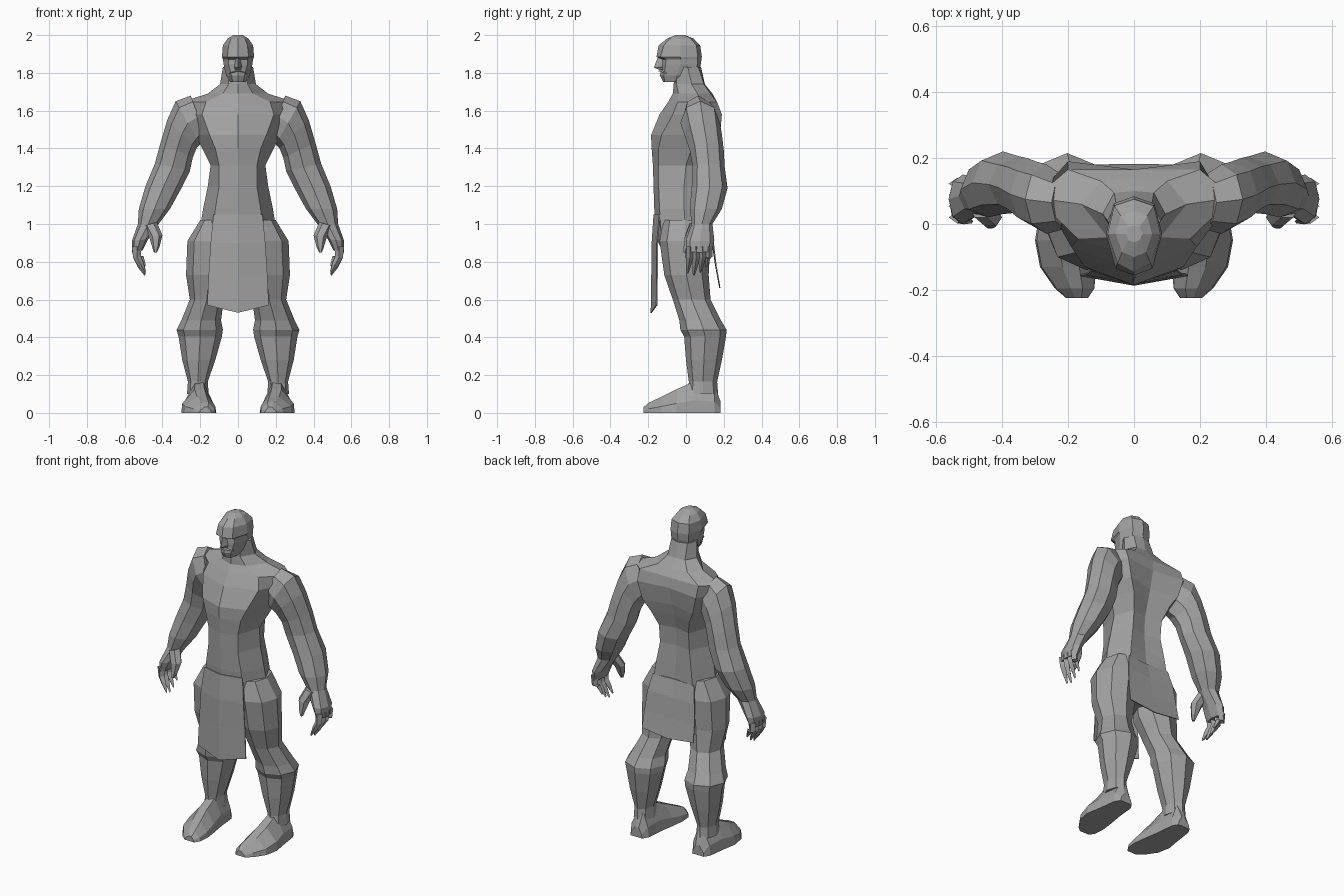
import bpy, bmesh, math
from mathutils import Vector

grey = bpy.data.materials.new("stone_grey")
grey.diffuse_color = (0.36, 0.36, 0.36, 1)


def finish(name, bm, mirror=False):
    """Turn a bmesh into a flat shaded object, optionally mirrored in x."""
    if mirror:
        geom = bm.verts[:] + bm.edges[:] + bm.faces[:]
        copy = bmesh.ops.duplicate(bm, geom=geom)["geom"]
        for v in copy:
            if isinstance(v, bmesh.types.BMVert):
                v.co.x = -v.co.x
    bmesh.ops.recalc_face_normals(bm, faces=bm.faces[:])
    mesh = bpy.data.meshes.new(name)
    bm.to_mesh(mesh)
    bm.free()
    mesh.materials.append(grey)
    obj = bpy.data.objects.new(name, mesh)
    bpy.context.collection.objects.link(obj)
    return obj


def loft(name, rings, mirror=False):
    """Skin a list of equal point rings and cap both ends."""
    bm = bmesh.new()
    rows = [[bm.verts.new(p) for p in ring] for ring in rings]
    n = len(rows[0])
    for a, b in zip(rows, rows[1:]):
        for i in range(n):
            j = (i + 1) % n
            bm.faces.new((a[i], a[j], b[j], b[i]))
    bm.faces.new(rows[0])
    bm.faces.new(rows[-1])
    return finish(name, bm, mirror)


def body_ring(z, yf, xf, yfs, w, yw, xb, ybs, yb):
    """Symmetric ring: front centre, front corner, side, back corner, back."""
    half = [(xf, yfs), (w, yw), (xb, ybs)]
    pts = [(0, yf)] + half + [(0, yb)] + [(-x, y) for x, y in reversed(half)]
    return [(x, y, z) for x, y in pts]


def limb_ring(outer, inner, yc, ry, n=8):
    """Oval ring between an outer and an inner (x, z) point."""
    o, i = Vector(outer), Vector(inner)
    mid, half = (o + i) / 2, (o - i) / 2
    pts = []
    for k in range(n):
        a = 2 * math.pi * k / n
        p = mid + half * math.cos(a)
        pts.append((p.x, yc + ry * math.sin(a), p.y))
    return pts


# Torso from crotch to neck
torso = [
    (.78, -.09, .06, -.09, .10, .00, .06, .10, .09),
    (.92, -.155, .13, -.13, .21, .00, .14, .13, .115),
    (1.08, -.168, .12, -.14, .185, -.01, .12, .12, .10),
    (1.20, -.172, .10, -.145, .16, -.01, .10, .11, .09),
    (1.31, -.175, .10, -.145, .145, .00, .10, .12, .095),
    (1.40, -.182, .12, -.145, .19, .03, .13, .155, .12),
    (1.47, -.185, .15, -.13, .225, .05, .17, .18, .14),
    (1.58, -.14, .19, -.07, .27, .07, .20, .19, .165),
    (1.645, -.095, .17, -.045, .30, .08, .20, .165, .165),
    (1.69, -.07, .08, -.04, .16, .06, .10, .13, .14),
    (1.74, -.065, .05, -.05, .095, .03, .06, .095, .10),
    (1.83, -.06, .05, -.05, .08, .01, .055, .065, .08),
]
loft("torso", [body_ring(*r) for r in torso])

# Head: chin, mouth, cheeks, recessed eyes, brow, skull
head = [
    (1.752, -.120, .028, -.112, .040, -.06, .03, .00, .02),
    (1.785, -.138, .034, -.118, .062, -.05, .05, .05, .07),
    (1.815, -.132, .042, -.112, .070, -.04, .055, .055, .072),
    (1.845, -.134, .050, -.108, .076, -.03, .06, .06, .078),
    (1.872, -.130, .050, -.106, .080, -.03, .06, .062, .082),
    (1.885, -.156, .056, -.135, .085, -.03, .062, .062, .084),
    (1.945, -.145, .050, -.118, .080, -.03, .06, .055, .075),
    (1.982, -.100, .036, -.085, .055, -.03, .04, .025, .040),
    (2.0, -.055, .016, -.05, .026, -.03, .016, -.01, -.005),
]
loft("head", [body_ring(*r) for r in head])

# Nose wedge and moustache ridge
loft("nose", [[(-.010, -.125, 1.882), (.010, -.125, 1.882), (0, -.150, 1.882)],
              [(-.020, -.125, 1.832), (.020, -.125, 1.832), (0, -.170, 1.828)],
              [(-.014, -.125, 1.816), (.014, -.125, 1.816), (0, -.140, 1.816)]])
loft("mouth_ridge", [[(s * .044, -.10, 1.795), (s * .044, -.116, 1.800),
                      (s * .040, -.10, 1.808)] if s else
                     [(0, -.12, 1.806), (0, -.15, 1.810), (0, -.12, 1.822)]
                     for s in (-1, 0, 1)])

# Arms: shoulder, elbow, wrist, palm
arm = [
    ((.25, 1.68), (.17, 1.46), .065, .08),
    ((.33, 1.65), (.20, 1.42), .075, .105),
    ((.375, 1.55), (.22, 1.40), .09, .10),
    ((.41, 1.43), (.24, 1.35), .11, .09),
    ((.44, 1.32), (.255, 1.28), .12, .085),
    ((.49, 1.20), (.305, 1.18), .125, .095),
    ((.525, 1.08), (.36, 1.08), .105, .085),
    ((.53, 1.00), (.42, 1.00), .085, .055),
    ((.562, .91), (.475, .92), .075, .075),
    ((.560, .85), (.505, .86), .070, .068),
]
loft("arms", [limb_ring(*r) for r in arm], True)

# Four curled fingers and a thumb on each hand
for k, (y, tip) in enumerate([(.020, .74), (.054, .73), (.088, .745), (.122, .775)]):
    loft("finger_%d" % (k + 1), [
        limb_ring((.562, .88), (.510, .88), y, .018, 4),
        limb_ring((.555, .82), (.515, .83), y, .018, 4),
        limb_ring((.530, tip + .04), (.500, tip + .055), y - .006, .015, 4),
        limb_ring((.495, tip - .004), (.488, tip + .006), y - .012, .006, 4)], True)
loft("thumbs", [
    limb_ring((.500, .99), (.430, 1.01), .05, .035, 6),
    limb_ring((.470, .93), (.400, .94), .02, .03, 6),
    limb_ring((.455, .88), (.415, .88), .005, .02, 6),
    limb_ring((.445, .85), (.430, .85), -.005, .010, 6)], True)

# Legs: z, inner x, outer x, front y, back y
leg = [
    (1.02, .04, .20, -.12, .11), (.91, .02, .268, -.14, .13),
    (.73, .03, .275, -.115, .12), (.60, .075, .255, -.07, .13),
    (.49, .09, .30, -.035, .185), (.44, .08, .325, -.03, .215),
    (.405, .085, .315, -.01, .212), (.28, .12, .295, .00, .19),
    (.165, .16, .265, .015, .165), (.10, .155, .27, .01, .17),
]
loft("legs", [limb_ring((xo, z), (xi, z), (yf + yb) / 2, (yb - yf) / 2)
              for z, xi, xo, yf, yb in leg], True)

# Feet: y, inner x, outer x, top z
foot = [
    (.183, .17, .25, .06), (.150, .15, .27, .15), (.04, .14, .285, .165),
    (-.05, .125, .30, .125), (-.13, .115, .285, .085),
    (-.195, .12, .24, .055), (-.225, .14, .205, .03),
]
loft("feet", [[(xi, y, 0), (xo, y, 0), (xo - .005, y, z * .4),
               (xo * .6 + xi * .4, y, z), (xo * .3 + xi * .7, y, z),
               (xi + .005, y, z * .4)] for y, xi, xo, z in foot], True)


def cloth(name, rows, thick):
    """Hanging panel: rows of half width, side y, side z, centre y, centre z."""
    loft(name, [[(-w, ys, zs), (0, yc, zc), (w, ys, zs),
                 (w, ys + thick, zs), (0, yc + thick, zc), (-w, ys + thick, zs)]
                for w, ys, zs, yc, zc in rows])


# Hanging loincloth panels
cloth("front_cloth", [(.13, -.142, 1.05, -.172, 1.05), (.145, -.155, .90, -.182, .90),
                      (.155, -.155, .74, -.184, .73), (.163, -.158, .57, -.187, .53)], .006)
cloth("back_cloth", [(.14, .125, 1.0, .115, 1.0), (.16, .148, .90, .142, .90),
                     (.17, .162, .78, .160, .78), (.175, .180, .68, .182, .66)], -.006)
